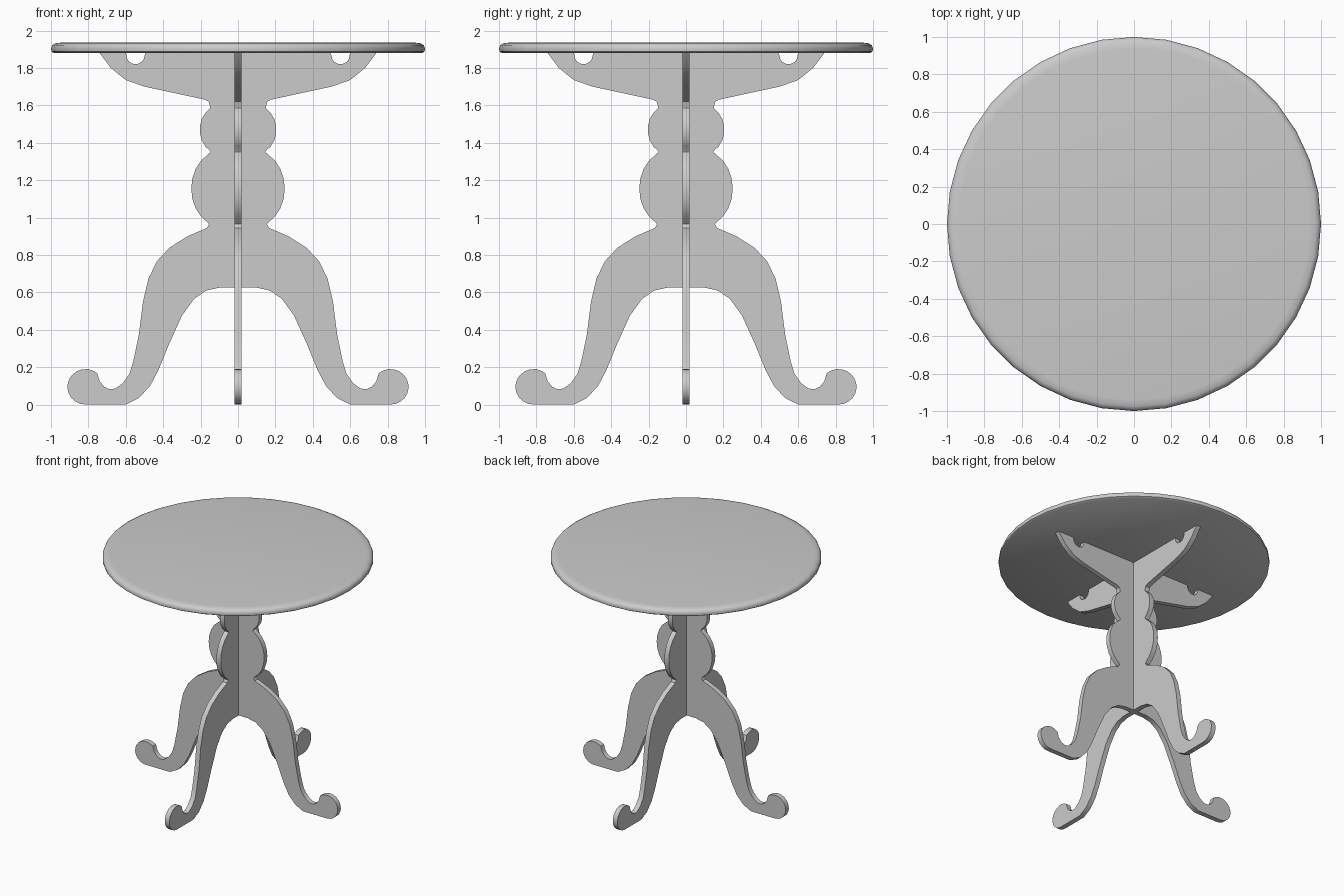
import bpy
import bmesh
from math import cos, sin, radians, pi

cube = bpy.data.objects.get("Cube")
if cube:
    bpy.data.objects.remove(cube, do_unlink=True)

# One plain grey finish for the whole table
grey = bpy.data.materials.new("plain grey")
grey.use_nodes = True
colour = (0.6, 0.6, 0.6, 1)
grey.diffuse_color = colour
grey.node_tree.nodes["Principled BSDF"].inputs["Base Color"].default_value = colour

THICKNESS = 0.04
TABLE_RADIUS = 1.0
UNDERSIDE = 1.88
SIDES = 36


def arc(centre_x, centre_z, radius_x, radius_z, start, end, steps):
    """Points along an elliptical arc, angles in degrees."""
    points = []
    for i in range(steps + 1):
        angle = radians(start + (end - start) * i / steps)
        points.append((centre_x + radius_x * cos(angle),
                       centre_z + radius_z * sin(angle)))
    return points


def finish(name, bm, smooth_angle):
    """Turn a bmesh into a named, shaded object."""
    bmesh.ops.recalc_face_normals(bm, faces=bm.faces)
    mesh = bpy.data.meshes.new(name)
    bm.to_mesh(mesh)
    bm.free()
    mesh.materials.append(grey)
    obj = bpy.data.objects.new(name, mesh)
    bpy.context.collection.objects.link(obj)
    bpy.ops.object.select_all(action="DESELECT")
    obj.select_set(True)
    bpy.context.view_layer.objects.active = obj
    bpy.ops.object.shade_smooth_by_angle(angle=radians(smooth_angle))
    return obj


# Right half of the cut-out board, from the arch round to the top edge
arch = [(0.1, 0.625), (0.17, 0.61), (0.235, 0.565), (0.3, 0.475),
        (0.37, 0.32), (0.425, 0.185), (0.47, 0.1), (0.53, 0.035), (0.6, 0)]
toe = arc(0.815, 0.095, 0.097, 0.095, -90, 130, 13)
instep = [(0.74, 0.125), (0.715, 0.095), (0.685, 0.082), (0.655, 0.086),
          (0.615, 0.115), (0.58, 0.165), (0.56, 0.23)]
knee = [(0.53, 0.375), (0.508, 0.55), (0.48, 0.67), (0.435, 0.765),
        (0.365, 0.84), (0.27, 0.9), (0.165, 0.945), (0.155, 0.965)]
lower_bulb = arc(0.085, 1.155, 0.165, 0.205, -62, 62, 8)
waist = [(0.147, 1.35)]
upper_bulb = arc(0.085, 1.47, 0.12, 0.135, -58, 58, 7)
neck = [(0.152, 1.605), (0.157, 1.62), (0.175, 1.63)]
bracket = [(0.5, 1.7), (0.6, 1.735), (0.68, 1.8), (0.74, UNDERSIDE)]
notch = [(0.6, UNDERSIDE)] + arc(0.548, 1.865, 0.048, 0.045, 0, -180, 8) + [(0.495, UNDERSIDE)]
half = (arch + toe + instep + knee + lower_bulb + waist
        + upper_bulb + neck + bracket + notch)
outline = half + [(-x, z) for x, z in reversed(half)]


def make_board(name, turn):
    bm = bmesh.new()
    face = bm.faces.new([bm.verts.new((x, -THICKNESS / 2, z)) for x, z in outline])
    result = bmesh.ops.extrude_face_region(bm, geom=[face], use_keep_orig=True)
    moved = [v for v in result["geom"] if isinstance(v, bmesh.types.BMVert)]
    bmesh.ops.translate(bm, verts=moved, vec=(0, THICKNESS, 0))
    caps = [f for f in bm.faces if len(f.verts) > 4]
    bmesh.ops.triangulate(bm, faces=caps, ngon_method="EAR_CLIP")
    board = finish(name, bm, 35)
    board.rotation_euler.z = turn


# Two identical boards crossing at right angles
make_board("side_to_side_leg_board", 0)
make_board("front_to_back_leg_board", pi / 2)

# Round top with a softened rim
rim = [(0.985, UNDERSIDE), (0.998, 1.888), (TABLE_RADIUS, 1.905),
       (0.993, 1.922), (0.975, 1.932), (0.94, 1.936)]
bm = bmesh.new()
rings = []
for radius, z in rim:
    rings.append([bm.verts.new((radius * cos(2 * pi * i / SIDES),
                                radius * sin(2 * pi * i / SIDES), z))
                  for i in range(SIDES)])
for low, high in zip(rings, rings[1:]):
    for i in range(SIDES):
        j = (i + 1) % SIDES
        bm.faces.new((low[i], low[j], high[j], high[i]))
bm.faces.new(rings[0])
bm.faces.new(rings[-1])
finish("round_table_top", bm, 40)
